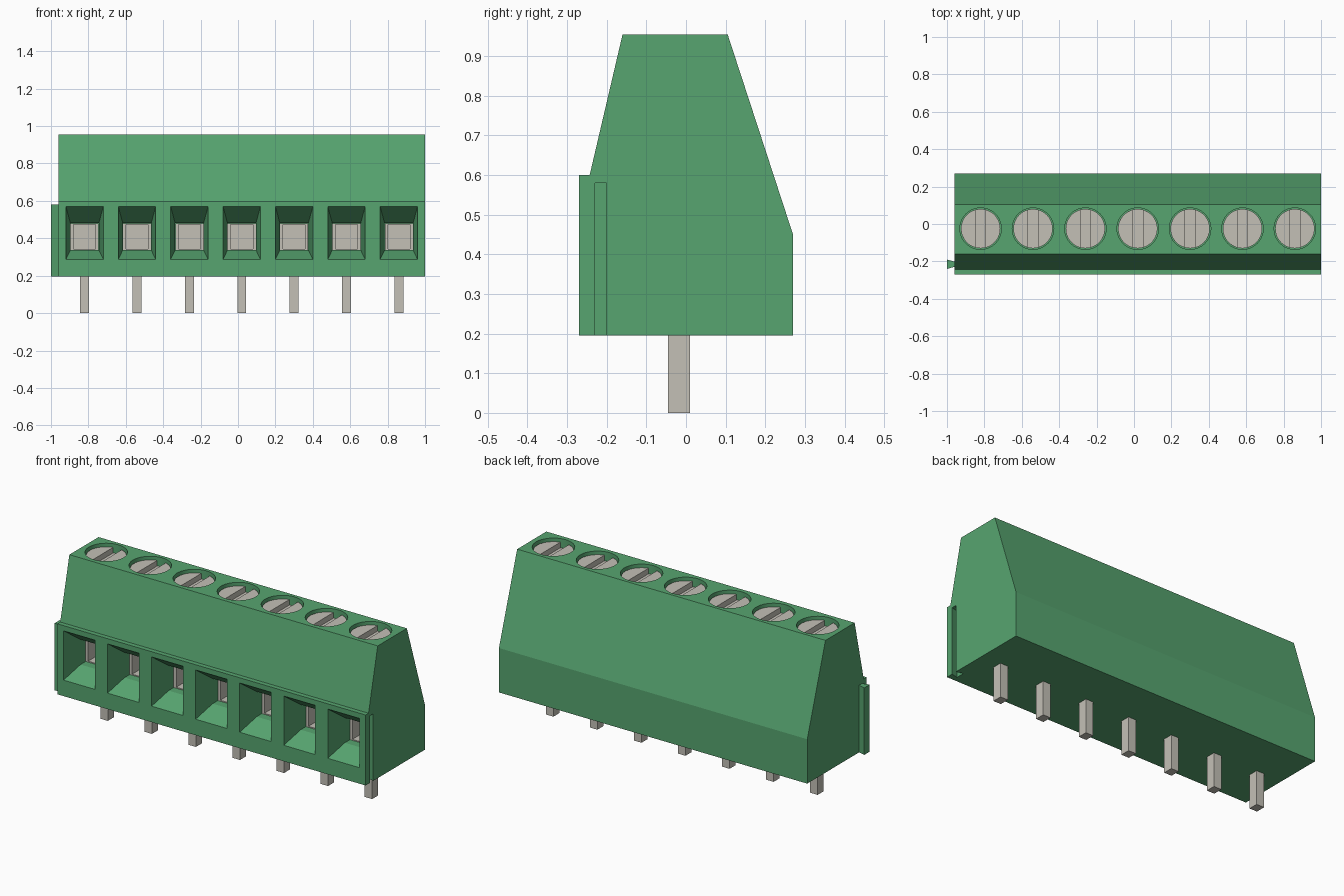
import bpy
import bmesh
import math
from mathutils import Vector

cube = bpy.data.objects.get("Cube")
if cube:
    bpy.data.objects.remove(cube)

PITCH, COUNT = 0.28, 7
CENTRES = [-0.82 + PITCH * i for i in range(COUNT)]
BOTTOM, TOP = 0.195, 0.955
SCREW_Y, SCREW_R = -0.025, 0.105


def material(name, rgb):
    mat = bpy.data.materials.new(name)
    mat.use_nodes = True
    mat.diffuse_color = (*rgb, 1)
    mat.node_tree.nodes["Principled BSDF"].inputs["Base Color"].default_value = (*rgb, 1)
    return mat


green = material("housing green", (0.095, 0.376, 0.162))
metal = material("metal grey", (0.55, 0.53, 0.47))


def loft(bm, rings):
    """Closed solid through matching rings of points."""
    loops = [[bm.verts.new(p) for p in ring] for ring in rings]
    n = len(loops[0])
    for a, b in zip(loops, loops[1:]):
        for i in range(n):
            j = (i + 1) % n
            bm.faces.new((a[i], a[j], b[j], b[i]))
    bm.faces.new(loops[0][::-1])
    bm.faces.new(loops[-1])


def prism_z(bm, outline, z0, z1):
    loft(bm, [[(x, y, z) for x, y in outline] for z in (z0, z1)])


def box(bm, x0, x1, y0, y1, z0, z1):
    prism_z(bm, [(x0, y0), (x1, y0), (x1, y1), (x0, y1)], z0, z1)


def arc(cx, cy, r, start, end, steps):
    return [(cx + r * math.cos(start + (end - start) * i / steps),
             cy + r * math.sin(start + (end - start) * i / steps)) for i in range(steps + 1)]


def finish(bm, name, mat):
    bmesh.ops.recalc_face_normals(bm, faces=bm.faces[:])
    mesh = bpy.data.meshes.new(name)
    bm.to_mesh(mesh)
    bm.free()
    mesh.materials.append(mat)
    obj = bpy.data.objects.new(name, mesh)
    bpy.context.collection.objects.link(obj)
    return obj


def activate(obj):
    bpy.ops.object.select_all(action='DESELECT')
    obj.select_set(True)
    bpy.context.view_layer.objects.active = obj


# Housing: side profile extruded along x
profile = [(-0.27, BOTTOM), (-0.27, 0.6), (-0.243, 0.6), (-0.16, TOP),
           (0.105, TOP), (0.27, 0.45), (0.27, BOTTOM)]
bm = bmesh.new()
loft(bm, [[(x, y, z) for y, z in profile] for x in (-0.96, 1.0)])
housing = finish(bm, "housing", green)

# Cutters: wire funnels, screw holes and the dovetail groove
bm = bmesh.new()
for cx in CENTRES:
    rings = []
    for y, w, z0, z1 in [(-0.3, 0.1, 0.287, 0.57), (-0.27, 0.1, 0.287, 0.57),
                         (-0.15, 0.076, 0.337, 0.481), (0.1, 0.076, 0.337, 0.481)]:
        rings.append([(cx - w, y, z0), (cx + w, y, z0), (cx + w, y, z1), (cx - w, y, z1)])
    loft(bm, rings)
    prism_z(bm, arc(cx, SCREW_Y, 0.111, 0, math.tau, 40)[:-1], TOP - 0.07, TOP + 0.05)
prism_z(bm, [(1.02, -0.201), (1.02, -0.229), (1.0, -0.229), (0.96, -0.24),
             (0.96, -0.19), (1.0, -0.201)], BOTTOM - 0.05, 0.58)
cutter = finish(bm, "housing_cutter", green)
cutter.hide_render = True

mod = housing.modifiers.new("openings", 'BOOLEAN')
mod.operation = 'DIFFERENCE'
mod.solver = 'EXACT'
mod.object = cutter
activate(housing)
bpy.ops.object.modifier_apply(modifier=mod.name)
bpy.data.objects.remove(cutter)
bpy.ops.object.shade_smooth_by_angle(angle=math.radians(12))

# Dovetail rib on the other end
bm = bmesh.new()
prism_z(bm, [(-0.96, -0.201), (-1.0, -0.19), (-1.0, -0.24), (-0.96, -0.229)], BOTTOM, 0.58)
finish(bm, "dovetail_rib", green)

for i, cx in enumerate(CENTRES, 1):
    # Slotted screw: base disc with two raised half discs
    bm = bmesh.new()
    prism_z(bm, arc(cx, SCREW_Y, SCREW_R, 0, math.tau, 40)[:-1], TOP - 0.069, TOP - 0.05)
    half_slot = math.asin(0.027 / SCREW_R)
    for mid in (0, math.pi):
        reach = math.pi / 2 - half_slot
        prism_z(bm, arc(cx, SCREW_Y, SCREW_R, mid - reach, mid + reach, 20),
                TOP - 0.05, TOP - 0.018)
    screw = finish(bm, f"screw_{i}", metal)
    activate(screw)
    bpy.ops.object.shade_smooth_by_angle(angle=math.radians(12))

    # Wire clamp: open-fronted metal cage lining the tunnel
    bm = bmesh.new()
    y0, y1, w, z0, z1, t = -0.105, 0.098, 0.075, 0.338, 0.48, 0.016
    box(bm, cx - w, cx - w + t, y0, y1, z0, z1)
    box(bm, cx + w - t, cx + w, y0, y1, z0, z1)
    box(bm, cx - w + t, cx + w - t, y0, y1, z0, z0 + 0.006)
    box(bm, cx - w + t, cx + w - t, y0, y1, z1 - 0.006, z1)
    box(bm, cx - w + t, cx + w - t, y1 - t, y1, z0 + 0.006, z1 - 0.006)
    finish(bm, f"wire_clamp_{i}", metal)

    # Solder pin
    bm = bmesh.new()
    box(bm, cx - 0.024, cx + 0.024, -0.045, 0.01, 0, BOTTOM + 0.02)
    finish(bm, f"pin_{i}", metal)
